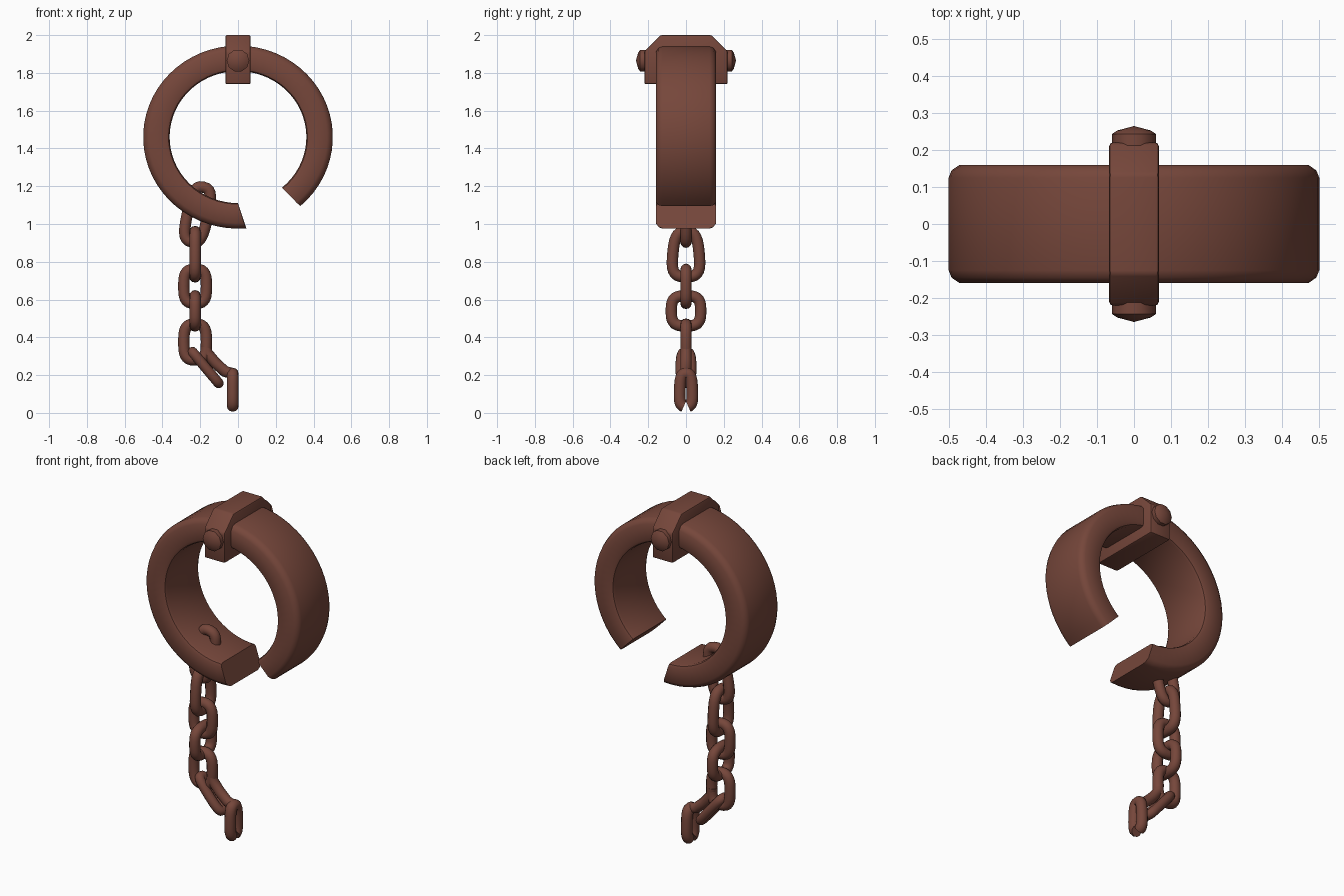
import bpy, bmesh, math
from mathutils import Vector, Matrix

if "Cube" in bpy.data.objects:
    bpy.data.objects.remove(bpy.data.objects["Cube"])

mat = bpy.data.materials.new("rusty_brown")
mat.diffuse_color = (0.18, 0.062, 0.043, 1)
mat.use_nodes = True
mat.node_tree.nodes["Principled BSDF"].inputs["Base Color"].default_value = mat.diffuse_color


def finish(name, bm, angle=40):
    bmesh.ops.recalc_face_normals(bm, faces=bm.faces)
    me = bpy.data.meshes.new(name)
    bm.to_mesh(me)
    bm.free()
    ob = bpy.data.objects.new(name, me)
    bpy.context.collection.objects.link(ob)
    me.materials.append(mat)
    bpy.ops.object.select_all(action='DESELECT')
    ob.select_set(True)
    bpy.context.view_layer.objects.active = ob
    bpy.ops.object.shade_smooth_by_angle(angle=math.radians(angle))
    return ob


def tube(name, pts, side, r, closed=True):
    """Sweep a round section along a planar path; side is the plane normal."""
    bm = bmesh.new()
    n, k = len(pts), 12
    rings = []
    for i, p in enumerate(pts):
        a = pts[i - 1] if closed or i else p
        b = pts[(i + 1) % n] if closed or i < n - 1 else p
        out = (b - a).normalized().cross(side)
        rings.append([bm.verts.new(p + r * (out * math.cos(t) + side * math.sin(t)))
                      for t in (2 * math.pi * j / k for j in range(k))])
    for i in range(n if closed else n - 1):
        A, B = rings[i], rings[(i + 1) % n]
        for j in range(k):
            bm.faces.new((A[j], A[(j + 1) % k], B[(j + 1) % k], B[j]))
    if not closed:
        bm.faces.new(rings[0])
        bm.faces.new(rings[-1])
    return finish(name, bm)


def link(name, centre, half_len, half_wid, turned, tilt=0, r=0.03, taper=0.0, opening=0):
    """Chain link with outer half sizes; turned = lies across the front view."""
    wide = Vector((0, 1, 0)) if turned else Vector((1, 0, 0))
    side = wide.cross(Vector((0, 0, 1)))
    rot = Matrix.Rotation(math.radians(tilt), 3, 'Y')
    pts = []
    n = 28
    for i in range(n + (1 if opening else 0)):
        t = math.radians(-90 + opening) + i / n * math.radians(360 - 2 * opening)
        c, s = math.cos(t), math.sin(t)
        u = math.copysign(abs(c) ** 0.65, c) * (half_wid - r)
        v = math.copysign(abs(s) ** 0.65, s)
        p = wide * (u * (1 - taper * v)) + Vector((0, 0, v * (half_len - r)))
        pts.append(Vector(centre) + rot @ p)
    return tube(name, pts, rot @ side, r, closed=not opening)


# Open cuff: rounded rectangular band swept around an arc with slanted ends
R, r, w, cz = 0.502, 0.362, 0.16, 1.46
prof = [(R, 0.125), (R - .008, 0.145), (R - .03, w), (r + .02, w), (r + .006, w - .006), (r, w - .02)]
prof += [(a, -y) for a, y in reversed(prof)]
bm = bmesh.new()
rings, seg = [], 56
for i in range(seg + 1):
    f = i / seg
    ring = []
    for rad, y in prof:
        g = (rad - r) / (R - r)
        a = math.radians((-50 + g) * (1 - f) + (270 + 5 * g) * f)
        ring.append(bm.verts.new((rad * math.cos(a), y, cz + 0.965 * rad * math.sin(a))))
    rings.append(ring)
for A, B in zip(rings, rings[1:]):
    for j in range(len(prof)):
        k = (j + 1) % len(prof)
        bm.faces.new((A[j], A[k], B[k], B[j]))
bm.faces.new(rings[0])
bm.faces.new(rings[-1])
finish("cuff_band", bm)

# Hinge block on top of the cuff, with sloping shoulders
outline = [(-.22, 1.74), (.22, 1.74), (.22, 1.915), (.135, 2.0), (-.135, 2.0), (-.22, 1.915)]
bm = bmesh.new()
A, B = ([bm.verts.new((x, y, z)) for y, z in outline] for x in (-.067, .067))
bm.faces.new(A)
bm.faces.new(B)
for j in range(6):
    k = (j + 1) % 6
    bm.faces.new((A[j], A[k], B[k], B[j]))
bmesh.ops.bevel(bm, geom=bm.edges[:], offset=.009, segments=2, affect='EDGES', profile=.5)
finish("hinge_block", bm, 30)

# Bolt heads on the front and back of the hinge
for name, s in (("front_bolt", -1), ("back_bolt", 1)):
    bm = bmesh.new()
    stack = [(.06, .20), (.06, .243), (.045, .253)]
    loops = [[bm.verts.new((q * math.cos(j * math.pi / 5), s * y, 1.865 + q * math.sin(j * math.pi / 5)))
              for j in range(10)] for q, y in stack]
    for A, B in zip(loops, loops[1:]):
        for j in range(10):
            bm.faces.new((A[j], A[(j + 1) % 10], B[(j + 1) % 10], B[j]))
    tip = bm.verts.new((0, s * .265, 1.865))
    for j in range(10):
        bm.faces.new((loops[-1][j], loops[-1][(j + 1) % 10], tip))
    bm.faces.new(loops[0])
    finish(name, bm, 45)

# Hanging chain, links alternating direction
X = -0.227
link("chain_link_1", (-.214, 0, 1.05), .178, .084, False, tilt=12)
link("chain_link_2", (X, 0, .84), .15, .10, True, taper=.15)
link("chain_link_3", (X, 0, .67), .12, .09, False)
link("chain_link_4", (X, 0, .54), .11, .108, True)
link("chain_link_5", (X, 0, .375), .125, .09, False)

# Slanted link, its upper arm, and the broken end link
link("slanted_link", (-.172, 0, .24), .135, .055, True, tilt=-40, r=.027)
arm = [Vector(p) for p in ((-.17, 0, .37), (-.165, 0, .32), (-.12, 0, .265), (-.07, 0, .22), (-.02, 0, .205))]
tube("slanted_arm", arm, Vector((0, 1, 0)), .03, closed=False)
link("broken_end_link", (-.028, 0, .121), .118, .064, True, r=.031, taper=.1, opening=10)
